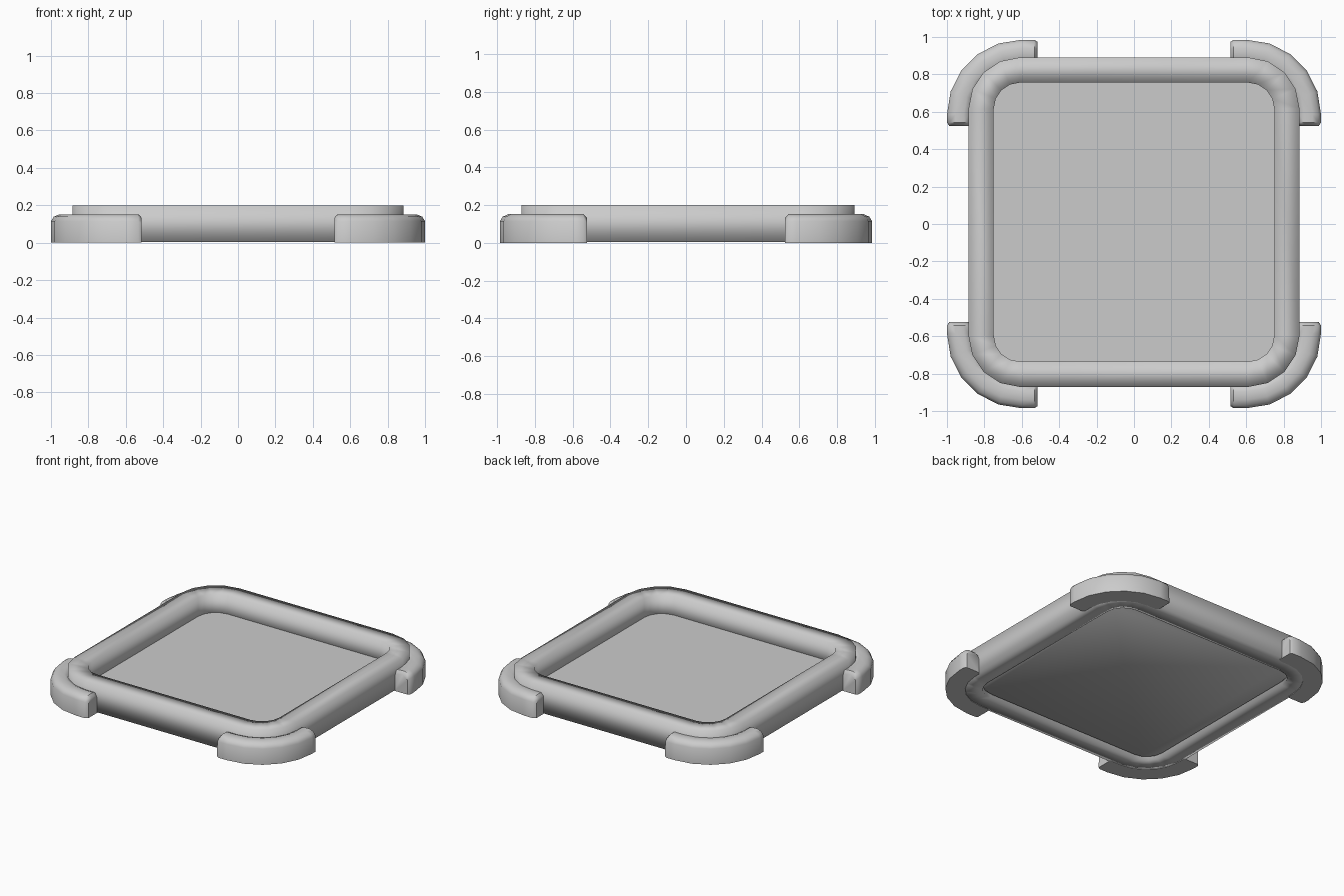
import bpy, bmesh
from math import sin, cos, pi

if "Cube" in bpy.data.objects:
    bpy.data.objects.remove(bpy.data.objects["Cube"])


def arc(cx, cy, r, a0, n):
    """Quarter arc: list of (point, outward direction)."""
    out = []
    for i in range(n + 1):
        a = a0 + pi / 2 * i / n
        d = (cos(a), sin(a))
        out.append(((cx + r * d[0], cy + r * d[1]), d))
    return out


def rounded_rect(hx, hy, r, n, oy=0.0):
    pts = []
    for k, (sx, sy) in enumerate([(1, 1), (-1, 1), (-1, -1), (1, -1)]):
        pts += arc(sx * (hx - r), sy * (hy - r) + oy, r, k * pi / 2, n)
    return pts


def make(name, bm):
    bmesh.ops.recalc_face_normals(bm, faces=bm.faces)
    me = bpy.data.meshes.new(name)
    bm.to_mesh(me)
    bm.free()
    ob = bpy.data.objects.new(name, me)
    bpy.context.collection.objects.link(ob)
    return ob


def sweep(name, path, profiles, closed):
    """Loft (inset, z) profiles along a path of (point, outward direction)."""
    bm = bmesh.new()
    rings = [[bm.verts.new((p[0] - d[0] * s, p[1] - d[1] * s, z)) for s, z in prof]
             for (p, d), prof in zip(path, profiles)]
    n = len(rings[0])
    for i in range(len(rings) if closed else len(rings) - 1):
        a, b = rings[i], rings[(i + 1) % len(rings)]
        for j in range(n):
            k = (j + 1) % n
            bm.faces.new((a[j], a[k], b[k], b[j]))
    if not closed:
        bm.faces.new(rings[0])
        bm.faces.new(rings[-1])
    return make(name, bm)


def smooth(ob, angle=None):
    bpy.ops.object.select_all(action='DESELECT')
    ob.select_set(True)
    bpy.context.view_layer.objects.active = ob
    if angle is None:
        bpy.ops.object.shade_smooth()
    else:
        bpy.ops.object.shade_smooth_by_angle(angle=angle)


# Raised square rim, softly shaded box section
OY = 0.01
path = rounded_rect(0.885, 0.881, 0.275, 4, OY)
section = [(0, 0.004), (0, 0.2), (0.135, 0.2), (0.135, 0.004)]
smooth(sweep("tray_rim", path, [section] * len(path), True))

# Recessed floor panel, its lower edge eased
bm = bmesh.new()
outline = rounded_rect(0.755, 0.751, 0.145, 4, OY)
levels = [(0.0, 0.066), (0.0, 0.04), (0.02, 0.022)]
rings = [[bm.verts.new((p[0] - d[0] * s, p[1] - d[1] * s, z)) for p, d in outline]
         for s, z in levels]
n = len(outline)
for a, b in zip(rings, rings[1:]):
    for j in range(n):
        k = (j + 1) % n
        bm.faces.new((a[j], a[k], b[k], b[j]))
bm.faces.new(rings[0])
bm.faces.new(rings[-1])
smooth(make("floor_panel", bm), pi / 3)

# Corner bumpers: one swept quarter with short straight ends, mirrored to four
full = [(0, 0), (0, 0.115), (0.015, 0.139), (0.045, 0.152),
        (0.09, 0.152), (0.115, 0.142), (0.13, 0.115), (0.13, 0)]
end = [(s + (0.065 - s) * 0.2, z * 0.88) for s, z in full]
end[0], end[-1] = (0.012, 0), (0.118, 0)
X, Y = (1, 0), (0, 1)
path = ([((1.0, 0.525), X), ((1.0, 0.543), X)]
        + arc(0.6, 0.585, 0.4, 0, 5)
        + [((0.533, 0.985), Y), ((0.515, 0.985), Y)])
profiles = [end] + [full] * (len(path) - 2) + [end]
bumper = sweep("corner_bumpers", path, profiles, False)
smooth(bumper, pi / 4)
mirror = bumper.modifiers.new("Mirror", 'MIRROR')
mirror.use_axis = (True, True, False)
mirror.use_mirror_merge = False
